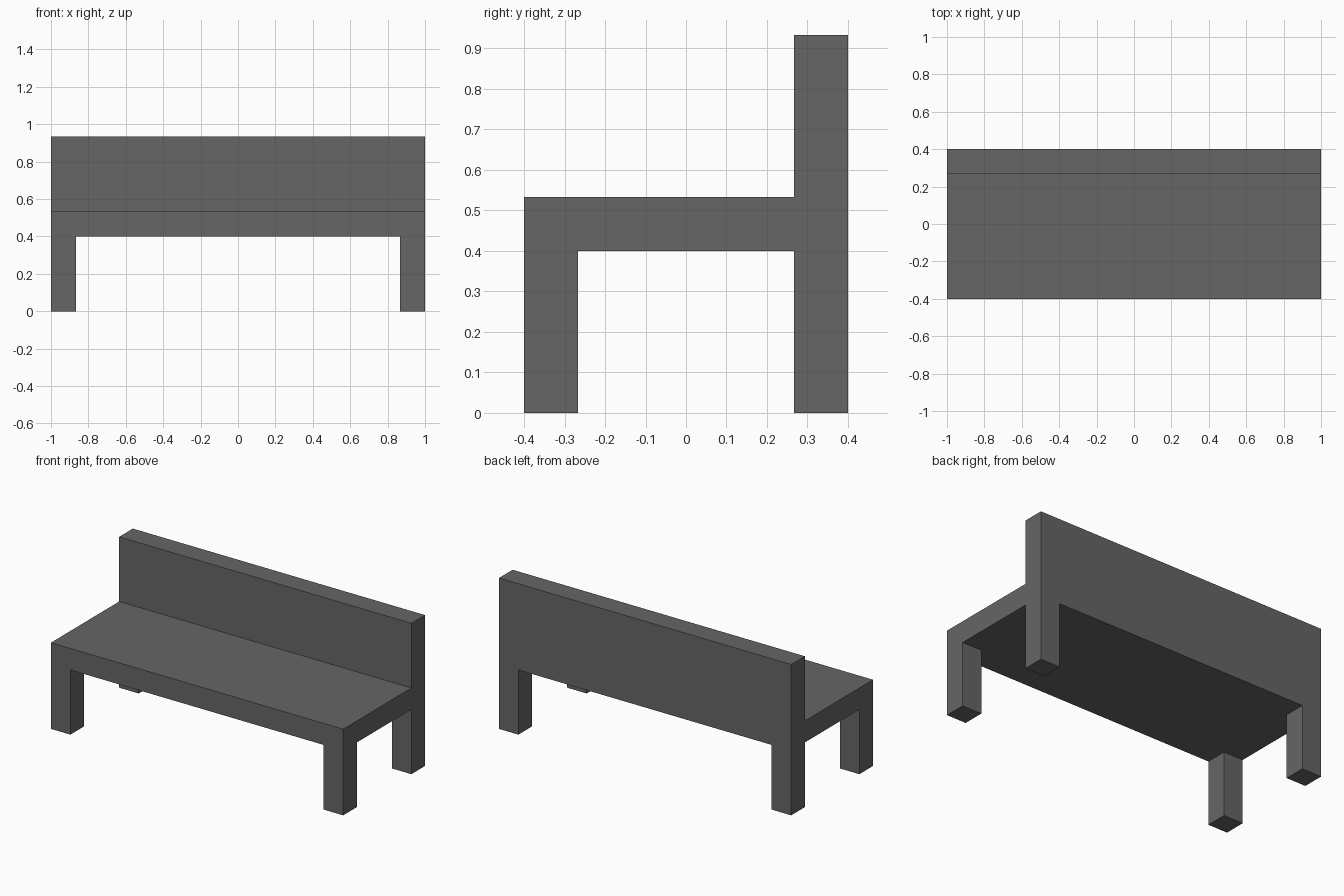
import bpy, bmesh
from mathutils import Vector, Matrix

if "Cube" in bpy.data.objects:
    bpy.data.objects.remove(bpy.data.objects["Cube"])

T = 2 / 15                      # thickness of legs, seat and backrest
HX, HY = 1.0, 0.4               # half length and half depth
LEG, BACK = 0.4, 0.4            # leg height, backrest height above seat

grey = bpy.data.materials.new("dark grey")
grey.diffuse_color = (0.133, 0.133, 0.133, 1)
grey.use_nodes = True
grey.node_tree.nodes["Principled BSDF"].inputs["Base Color"].default_value = grey.diffuse_color

bm = bmesh.new()


def pull(test, dz):
    """Extrude the faces chosen by a rule straight up or down."""
    bm.normal_update()
    faces = [f for f in bm.faces if test(f.calc_center_median(), f.normal)]
    new = bmesh.ops.extrude_face_region(bm, geom=faces)["geom"]
    bmesh.ops.delete(bm, geom=[f for f in faces if f.is_valid], context='FACES_ONLY')
    verts = [v for v in new if isinstance(v, bmesh.types.BMVert)]
    bmesh.ops.translate(bm, verts=verts, vec=(0, 0, dz))


# Seat slab
bmesh.ops.create_cube(bm, size=1, matrix=Matrix.Translation((0, 0, LEG + T / 2))
                      @ Matrix.Diagonal((2 * HX, 2 * HY, T, 1)))

# Cut lines for the legs and backrest
for axis, half in ((Vector((1, 0, 0)), HX), (Vector((0, 1, 0)), HY)):
    for s in (-1, 1):
        bmesh.ops.bisect_plane(bm, geom=bm.verts[:] + bm.edges[:] + bm.faces[:],
                               plane_co=axis * s * (half - T), plane_no=axis)

# Four corner legs pulled down
pull(lambda c, n: n.z < -0.9 and abs(c.x) > HX - T and abs(c.y) > HY - T, -LEG)
# Backrest pulled up along the rear edge
pull(lambda c, n: n.z > 0.9 and c.y > HY - T, BACK)

# Merge coplanar faces into clean flat panels
bmesh.ops.dissolve_limit(bm, angle_limit=0.01, verts=bm.verts[:], edges=bm.edges[:])
bmesh.ops.recalc_face_normals(bm, faces=bm.faces[:])

mesh = bpy.data.meshes.new("bench")
bm.to_mesh(mesh)
bm.free()
mesh.materials.append(grey)
bpy.context.collection.objects.link(bpy.data.objects.new("bench", mesh))
